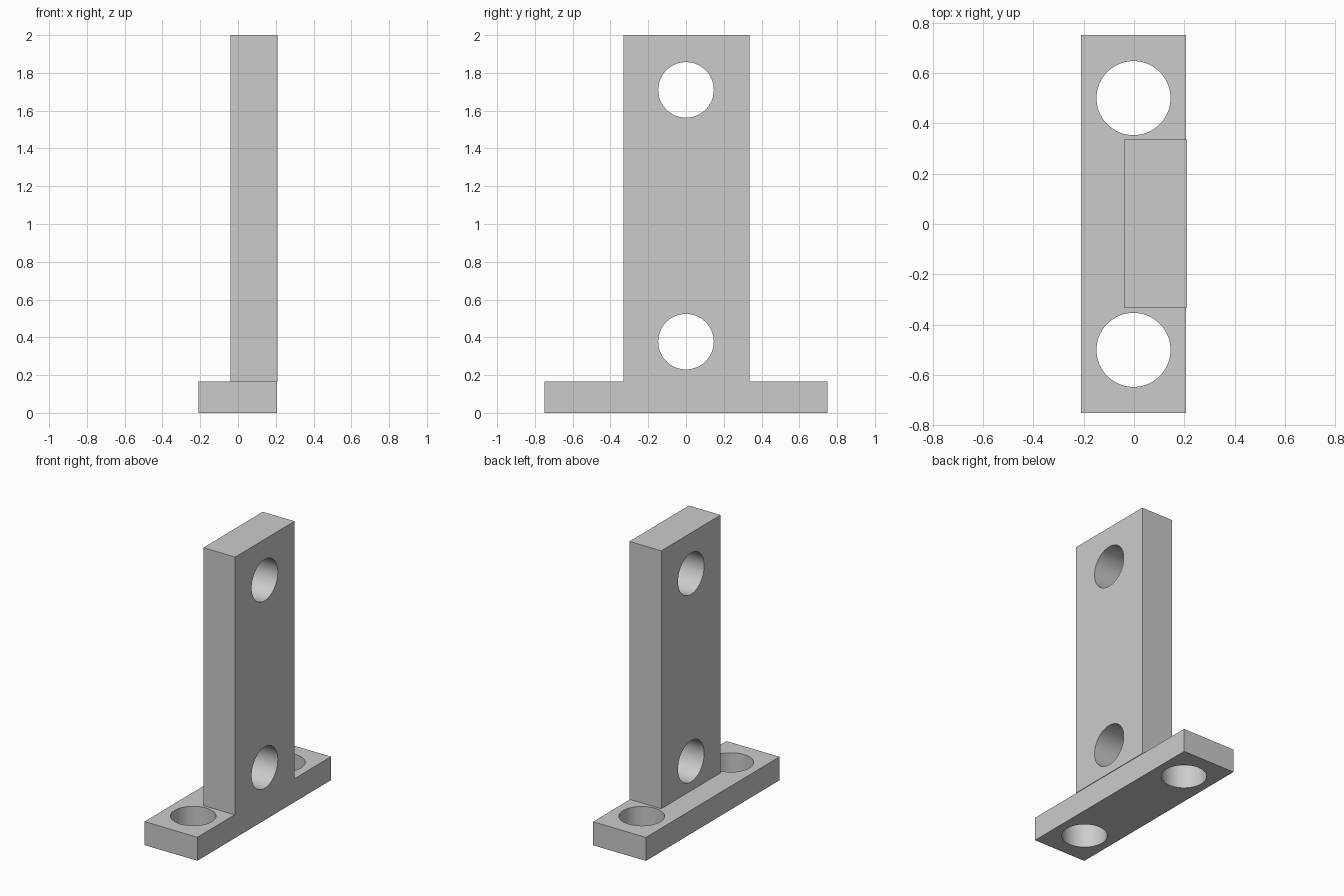
import bpy
from math import pi

if "Cube" in bpy.data.objects:
    bpy.data.objects.remove(bpy.data.objects["Cube"], do_unlink=True)

grey = bpy.data.materials.new("plain grey")
grey.use_nodes = True
colour = (0.6, 0.6, 0.6, 1)
grey.diffuse_color = colour
grey.node_tree.nodes["Principled BSDF"].inputs["Base Color"].default_value = colour

HOLE_RADIUS = 0.147


def drilled_plate(name, low, high, holes, rotation):
    """Box between two corners with round holes bored right through it."""
    centre = [(a + b) / 2 for a, b in zip(low, high)]
    bpy.ops.mesh.primitive_cube_add(size=1, location=centre)
    plate = bpy.context.object
    plate.name = name
    plate.scale = [b - a for a, b in zip(low, high)]
    bpy.ops.object.transform_apply(location=False, rotation=False, scale=True)
    plate.data.materials.append(grey)

    for position in holes:
        bpy.ops.mesh.primitive_cylinder_add(
            vertices=96, radius=HOLE_RADIUS, depth=1,
            location=position, rotation=rotation)
        cutter = bpy.context.object
        cutter.hide_render = True
        cutter.data.materials.append(grey)
        bore = plate.modifiers.new("bore", "BOOLEAN")
        bore.operation = "DIFFERENCE"
        bore.solver = "EXACT"
        bore.object = cutter
        bpy.context.view_layer.objects.active = plate
        bpy.ops.object.modifier_apply(modifier=bore.name)
        bpy.data.objects.remove(cutter, do_unlink=True)

    bpy.ops.object.select_all(action="DESELECT")
    plate.select_set(True)
    bpy.context.view_layer.objects.active = plate
    bpy.ops.object.shade_smooth_by_angle(angle=pi / 6)
    return plate


# Foot plate with two vertical screw holes
drilled_plate("base_plate", (-0.21, -0.75, 0), (0.206, 0.75, 0.167),
              [(-0.002, y, 0.08) for y in (-0.5, 0.5)], (0, 0, 0))

# Upright plate, set toward the left edge, with two cross holes
drilled_plate("upright_plate", (-0.04, -0.332, 0.167), (0.21, 0.335, 2),
              [(0.08, 0, z) for z in (0.377, 1.71)], (0, pi / 2, 0))
